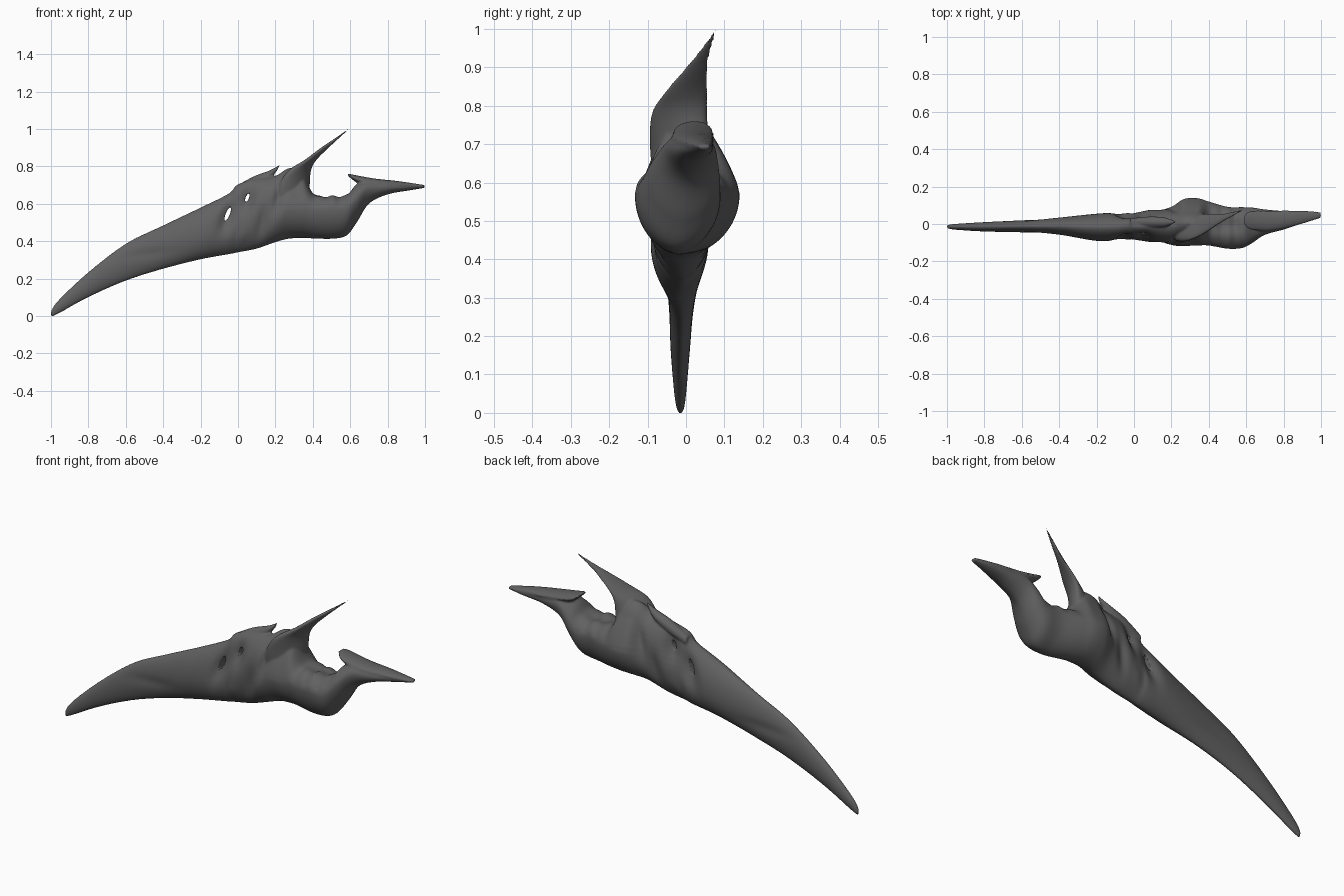
import bpy, bmesh, math
from mathutils import Vector

if "Cube" in bpy.data.objects:
    bpy.data.objects.remove(bpy.data.objects["Cube"], do_unlink=True)

horn_grey = bpy.data.materials.new("dark horn grey")
horn_grey.use_nodes = True
COLOUR = (0.12, 0.12, 0.12, 1)
horn_grey.diffuse_color = COLOUR
horn_grey.node_tree.nodes["Principled BSDF"].inputs["Base Color"].default_value = COLOUR


def smooth_rows(rows, steps):
    """Catmull-Rom interpolation between rows of numbers."""
    out = []
    last = len(rows) - 1
    for i in range(last):
        p0, p1, p2, p3 = rows[max(i - 1, 0)], rows[i], rows[i + 1], rows[min(i + 2, last)]
        for s in range(steps):
            t = s / steps
            out.append([b + t / 2 * (c - a + t * (2 * a - 5 * b + 4 * c - d + t * (3 * (b - c) + d - a)))
                        for a, b, c, d in zip(p0, p1, p2, p3)])
    out.append(list(rows[-1]))
    return out


def loft(bm, sections, axis, sides=32, power=1.15):
    """Skin lens sections: end a, end b, half thickness along axis, where it is widest."""
    axis = Vector(axis).normalized()
    rings = []
    for a, b, thick, widest in sections:
        mid = a.lerp(b, widest)
        ring = []
        for k in range(sides):
            ang = math.tau * k / sides
            c, s = math.cos(ang), math.sin(ang)
            side = math.copysign(abs(s) ** power, s)
            end = b if c > 0 else a
            ring.append(bm.verts.new(mid.lerp(end, abs(c)) + axis * thick * side))
        rings.append(ring)
    faces = []
    for r, q in zip(rings, rings[1:]):
        for k in range(sides):
            n = (k + 1) % sides
            faces.append(bm.faces.new((r[k], r[n], q[n], q[k])))
    faces.append(bm.faces.new(rings[0][::-1]))
    faces.append(bm.faces.new(rings[-1]))
    bmesh.ops.recalc_face_normals(bm, faces=faces)
    return [v for ring in rings for v in ring]


bm = bmesh.new()

# Blade, belly and tail: x, low z, high z, low y, high y, widest fraction of height
body_rows = [
    (-1, -.005, .025, -.022, -.006, .5),
    (-.96, .012, .085, -.03, 0, .5),
    (-.8, .1, .235, -.04, .01, .5),
    (-.6, .188, .387, -.045, .02, .5),
    (-.4, .252, .485, -.058, .035, .5),
    (-.2, .303, .58, -.09, .055, .45),
    (-.05, .33, .655, -.09, .065, .45),
    (0, .34, .705, -.085, .06, .45),
    (.1, .36, .735, -.1, .08, .45),
    (.2, .395, .75, -.12, .1, .45),
    (.27, .413, .79, -.118, .135, .42),
    (.34, .417, .78, -.115, .138, .42),
    (.4, .415, .665, -.115, .12, .6),
    (.5, .413, .653, -.132, .092, .65),
    (.58, .43, .655, -.128, .09, .6),
    (.635, .5, .705, -.1, .088, .55),
    (.7, .6, .732, -.058, .078, .6),
    (.8, .65, .722, -.03, .07, .5),
    (.92, .672, .71, .01, .07, .5),
    (1, .685, .7, .035, .06, .5),
]
body = []
for x, z0, z1, y0, y1, widest in smooth_rows(body_rows, 8):
    yc = (y0 + y1) / 2
    body.append((Vector((x, yc, z0)), Vector((x, yc, z1)), (y1 - y0) / 2, widest))
body_verts = loft(bm, body, (0, 1, 0), 48)

# Hollows and ridges in the flanks: x, z, slant, half width, half height, depth
hollows = [
    (-.05, .54, .3, .04, .09, .45),
    (.05, .63, .2, .035, .07, .45),
    (.13, .5, .2, .03, .1, .2),
    (.22, .64, .3, .03, .1, .25),
    (-.5, .33, 2, .12, .03, .15),
    (.02, .42, .3, .03, .05, -.1),
]
for v in body_verts:
    yc = -.01
    # Shoulder pinches in towards the crest under the horn
    pinch = math.exp(-((v.co.x - .31) / .09) ** 2) * min(max((v.co.z - .58) / .15, 0), 1)
    v.co.y = yc + (v.co.y - yc) * (1 - .3 * pinch)
    for hx, hz, slant, w, h, depth in hollows:
        dz = v.co.z - hz
        dx = v.co.x - hx - slant * dz
        v.co.y = yc + (v.co.y - yc) * (1 - depth * math.exp(-(dx / w) ** 2 - (dz / h) ** 2))
    # Open basin with a scalloped rim between horn and tail
    if .37 < v.co.x < .62 and v.co.z > .59:
        across = math.exp(-((v.co.y + .01) / .04) ** 2)
        along = math.sin(math.pi * (v.co.x - .37) / .25)
        v.co.z -= .02 * across * along
        v.co.z += .005 * math.sin(v.co.x * 90) * along

# Tall curved horn: front edge x, y, rear edge x, y, height, half thickness
horn_rows = [
    (.22, -.08, .36, .05, .6, .06),
    (.23, -.09, .372, .055, .7, .055),
    (.28, -.087, .383, .053, .78, .038),
    (.362, -.055, .415, .055, .835, .022),
    (.447, 0, .482, .056, .9, .014),
    (.525, .043, .54, .066, .953, .009),
    (.585, .076, .592, .08, .998, .004),
]
horn = [(Vector((xa, ya, z)), Vector((xb, yb, z)), t, .5)
        for xa, ya, xb, yb, z, t in smooth_rows(horn_rows, 8)]
loft(bm, horn, (.8, -.5, 0))

# Small barb on the crest: x, low z, high z, half thickness
barb_rows = [
    (-.02, .64, .69, .02),
    (.08, .68, .745, .03),
    (.16, .725, .775, .026),
    (.2, .765, .795, .014),
    (.222, .8, .81, .004),
]
barb = [(Vector((x, .01, z0)), Vector((x, .01, z1)), t, .5)
        for x, z0, z1, t in smooth_rows(barb_rows, 6)]
loft(bm, barb, (0, 1, 0))

# Flat tail plate with a forward hook: x, low y, high y, z, half thickness
plate_rows = [
    (.586, 0, .045, .757, .004),
    (.61, -.025, .065, .744, .013),
    (.65, -.035, .072, .728, .021),
    (.74, -.035, .072, .714, .02),
    (.86, -.01, .072, .704, .017),
    (.995, .03, .065, .693, .008),
]
plate = [(Vector((x, y0, z)), Vector((x, y1, z)), t, .5)
         for x, y0, y1, z, t in smooth_rows(plate_rows, 6)]
loft(bm, plate, (0, 0, 1))

mesh = bpy.data.meshes.new("curved_horn_blade")
bm.to_mesh(mesh)
bm.free()
blade = bpy.data.objects.new("curved_horn_blade", mesh)
bpy.context.collection.objects.link(blade)

# Two slanted openings through the flank
cutters = []
for x, z, w, h in ((-.055, .545, .011, .039), (.05, .633, .009, .023)):
    bpy.ops.mesh.primitive_uv_sphere_add(segments=24, ring_count=12, location=(x, 0, z),
                                         rotation=(0, math.radians(22), 0))
    cutter = bpy.context.object
    cutter.name = "opening_cutter"
    cutter.scale = (w, .3, h)
    cutter.hide_render = True
    cutters.append(cutter)

# Fuse the parts into one skin, pierce it and soften the joins
fuse = blade.modifiers.new("fuse", "REMESH")
fuse.mode = "VOXEL"
fuse.voxel_size = .006
for cutter in cutters:
    cut = blade.modifiers.new("opening", "BOOLEAN")
    cut.operation = "DIFFERENCE"
    cut.object = cutter
soften = blade.modifiers.new("soften", "SMOOTH")
soften.factor = .5
soften.iterations = 4

bpy.context.view_layer.update()
graph = bpy.context.evaluated_depsgraph_get()
final = bpy.data.meshes.new_from_object(blade.evaluated_get(graph))
blade.modifiers.clear()
blade.data = final
for cutter in cutters:
    bpy.data.objects.remove(cutter, do_unlink=True)

final.materials.clear()
final.materials.append(horn_grey)
for p in final.polygons:
    p.material_index = 0
bpy.ops.object.select_all(action="DESELECT")
blade.select_set(True)
bpy.context.view_layer.objects.active = blade
bpy.ops.object.shade_smooth_by_angle(angle=math.radians(50))
